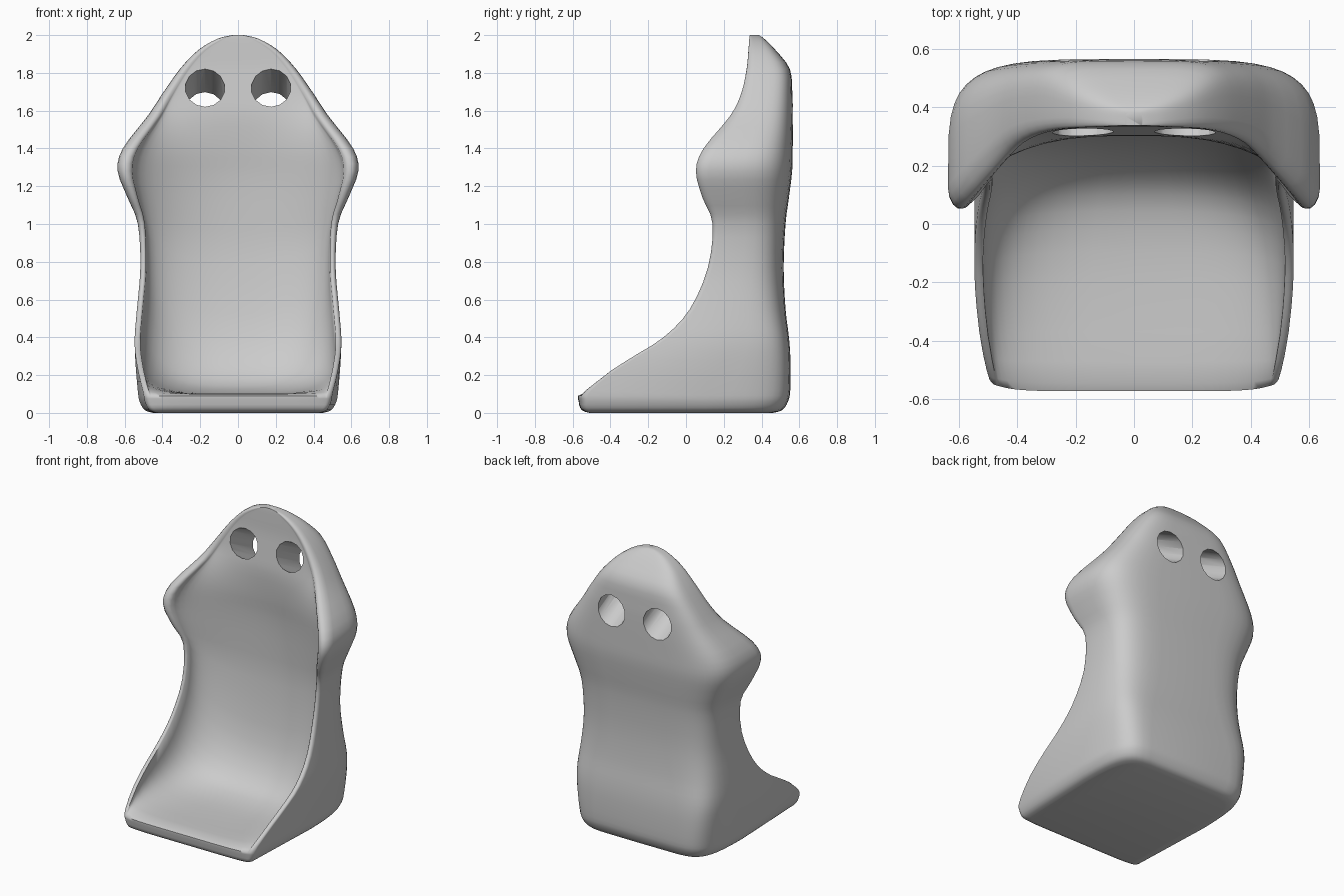
import bpy, bmesh, math
from mathutils import Vector

if "Cube" in bpy.data.objects:
    bpy.data.objects.remove(bpy.data.objects["Cube"])

# Levels: rim height, half width, rim front y, back y, inner centre y, inner centre z
LEVELS = [
    (0.00, 0.45, -0.51, 0.46, -0.51, 0.00),
    (0.015, 0.495, -0.552, 0.51, -0.552, 0.015),
    (0.06, 0.522, -0.568, 0.54, -0.568, 0.06),
    (0.12, 0.532, -0.55, 0.552, -0.545, 0.10),
    (0.28, 0.545, -0.31, 0.553, -0.27, 0.098),
    (0.40, 0.547, -0.12, 0.545, -0.02, 0.11),
    (0.55, 0.535, 0.02, 0.527, 0.15, 0.18),
    (0.77, 0.517, 0.115, 0.517, 0.27, 0.40),
    (1.00, 0.53, 0.14, 0.527, 0.33, 0.80),
    (1.14, 0.585, 0.085, 0.545, 0.335, 1.04),
    (1.28, 0.637, 0.05, 0.562, 0.328, 1.25),
    (1.40, 0.61, 0.09, 0.565, 0.312, 1.40),
    (1.57, 0.48, 0.23, 0.566, 0.302, 1.57),
    (1.69, 0.40, 0.29, 0.563, 0.313, 1.69),
    (1.82, 0.308, 0.32, 0.55, 0.328, 1.82),
    (1.92, 0.212, 0.33, 0.475, 0.333, 1.92),
    (1.98, 0.11, 0.335, 0.415, 0.336, 1.98),
    (2.00, 0.03, 0.338, 0.385, 0.338, 2.00),
]


def refine(rows, steps):
    """Catmull-Rom interpolation between the levels."""
    out = []
    for i in range(len(rows) - 1):
        p0, p1 = rows[max(i - 1, 0)], rows[i]
        p2, p3 = rows[i + 1], rows[min(i + 2, len(rows) - 1)]
        for s in range(steps):
            t = s / steps
            out.append([0.5 * (2 * b + (c - a) * t + (2 * a - 5 * b + 4 * c - d) * t * t
                               + (3 * b - a - 3 * c + d) * t ** 3)
                        for a, b, c, d in zip(p0, p1, p2, p3)])
    out.append(list(rows[-1]))
    return out


def shape_front(x, y, z):
    """Narrow the seat slightly towards the front and round its front corners."""
    x *= 1 - 0.06 * (max(0.0, -0.1 - y) / 0.46) ** 2
    y += 0.03 * min(1, abs(x) / 0.5) ** 8 * max(0.0, -0.4 - y) / 0.16
    return x, y, max(0, z)


def section(z, w, yf, yb, cy, cz, n=12):
    """Closed U-shaped ring: outer shell, rounded rim, inner face."""
    wing = math.exp(-((z - 1.35) / (0.25 if z < 1.35 else 0.45)) ** 2)
    low = 1 / (1 + math.exp((z - 0.45) / 0.1))
    t = min(0.03 + 0.05 * wing, w * 0.3)
    r = min(0.025 + 0.05 * wing, (yb - yf) * 0.25)
    e_out = 2 / (4.5 + 3.5 * low)
    e_in = 2 / (2.4 - 0.4 * wing + 1.0 * low)
    half = []
    # outer shell, back centre to side
    for i in range(n + 1):
        a = math.pi / 2 * i / n
        half.append((w * math.sin(a) ** e_out,
                     yf + r + (yb - yf - r) * max(0, math.cos(a)) ** e_out, z))
    # rounded rim
    y0 = yf + min(r * 0.3, max(0, cy - yf) * 0.5)
    for deg in (25, 50, 75):
        a = math.radians(deg)
        half.append((w - t * 0.6 * (1 - math.cos(a)), yf + r * (1 - math.sin(a)), z))
    half.append((w - t * 0.75, yf + (y0 - yf) * 0.2, z))
    # inner face, side to centre
    for i in range(n, -1, -1):
        a = math.pi / 2 * i / n
        s = max(0, math.cos(a)) ** e_in
        half.append(((w - t) * math.sin(a) ** e_in,
                     y0 + (cy - y0) * s, z + (cz - z) * s))
    half = [shape_front(*p) for p in half]
    return half + [(-x, y, h) for x, y, h in half[-2:0:-1]]


# Seat shell
bm = bmesh.new()
rings = [[bm.verts.new(p) for p in section(*row)] for row in refine(LEVELS, 3)]
for lo, hi in zip(rings, rings[1:]):
    for i in range(len(lo)):
        j = (i + 1) % len(lo)
        bm.faces.new((lo[i], lo[j], hi[j], hi[i]))
bm.faces.new(rings[0])
bm.faces.new(rings[-1])
bmesh.ops.recalc_face_normals(bm, faces=bm.faces[:])
mesh = bpy.data.meshes.new("seat_shell")
bm.to_mesh(mesh)
bm.free()
seat = bpy.data.objects.new("seat_shell", mesh)
bpy.context.collection.objects.link(seat)

# Two sloping harness holes through the headrest
axis = Vector((0, 0.22, -0.115))
for side in (-1, 1):
    bpy.ops.mesh.primitive_cylinder_add(vertices=14, radius=0.105, depth=0.8,
                                        location=(side * 0.175, 0.44, 1.655))
    cutter = bpy.context.object
    cutter.name = "harness_hole_cutter"
    cutter.rotation_euler = (-math.atan2(axis.y, axis.z), 0, 0)
    cutter.scale = (1, 0.9, 1)
    cutter.hide_render = True
    mod = seat.modifiers.new("harness_hole", 'BOOLEAN')
    mod.operation = 'DIFFERENCE'
    mod.solver = 'EXACT'
    mod.object = cutter
    bpy.context.view_layer.objects.active = seat
    bpy.ops.object.modifier_apply(modifier=mod.name)
    bpy.data.objects.remove(cutter)

# Smooth shading with crisp hole edges
bpy.ops.object.select_all(action='DESELECT')
seat.select_set(True)
bpy.context.view_layer.objects.active = seat
bpy.ops.object.shade_smooth_by_angle(angle=math.radians(60))
